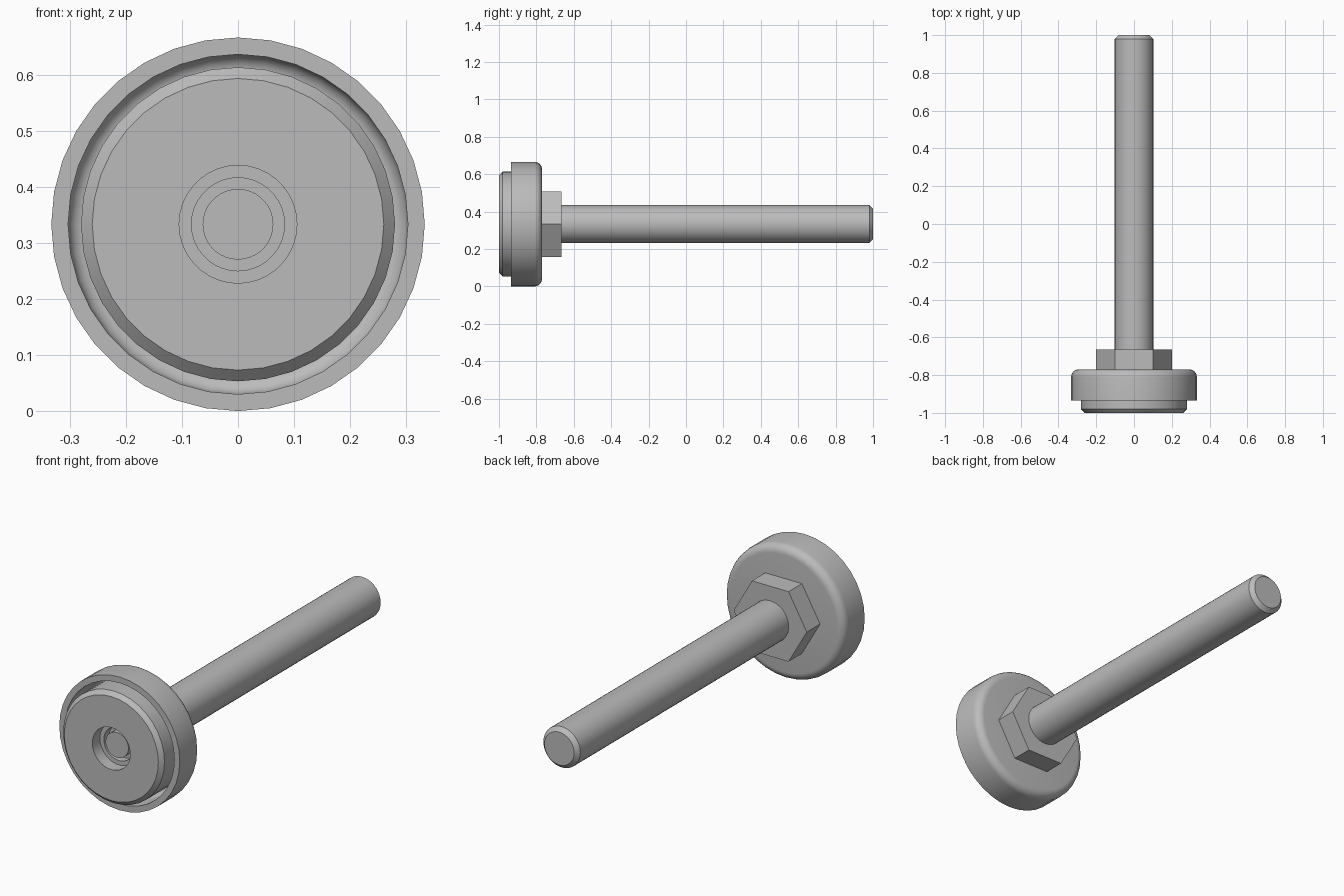
import bpy, bmesh, math

AXIS_Z = 0.333
SIDES = 36

cube = bpy.data.objects.get("Cube")
if cube:
    bpy.data.objects.remove(cube, do_unlink=True)

grey = bpy.data.materials.new("plain grey")
grey.use_nodes = True
colour = (0.5, 0.5, 0.5, 1)
grey.diffuse_color = colour
grey.node_tree.nodes["Principled BSDF"].inputs["Base Color"].default_value = colour


def lathe(name, profile, sides=SIDES, start=0.0, smooth=True):
    """Spin (radius, y) points around the long axis into a closed solid."""
    bm = bmesh.new()
    rings = []
    for r, y in profile:
        if r == 0:
            rings.append([bm.verts.new((0, y, 0))] * sides)
        else:
            angles = [start + math.tau * i / sides for i in range(sides)]
            rings.append([bm.verts.new((r * math.sin(a), y, r * math.cos(a))) for a in angles])
    for a, b in zip(rings, rings[1:]):
        for i in range(sides):
            j = (i + 1) % sides
            corners = list(dict.fromkeys((a[i], a[j], b[j], b[i])))
            bm.faces.new(corners)
    bmesh.ops.recalc_face_normals(bm, faces=bm.faces)
    mesh = bpy.data.meshes.new(name)
    bm.to_mesh(mesh)
    bm.free()
    mesh.materials.append(grey)
    obj = bpy.data.objects.new(name, mesh)
    obj.location.z = AXIS_Z
    bpy.context.collection.objects.link(obj)
    if smooth:
        bpy.ops.object.select_all(action='DESELECT')
        obj.select_set(True)
        bpy.context.view_layer.objects.active = obj
        bpy.ops.object.shade_smooth_by_angle(angle=math.radians(32))
    return obj


def fillet(r, y, radius, steps=6):
    """Quarter round from a back face out to a side wall."""
    turns = [math.pi / 2 * i / steps for i in range(steps + 1)]
    return [(r - radius + radius * math.sin(t), y - radius + radius * math.cos(t)) for t in turns]


# Holder cup, open to the front, with rounded back edge
outer = fillet(0.333, -0.77, 0.04)
inner = fillet(0.303, -0.80, 0.03)
lathe("holder_cup", [(0, -0.77)] + outer + [(0.333, -0.935), (0.303, -0.935)]
      + inner[::-1] + [(0, -0.80)])

# Foot pad with chamfered front edge and stepped centre hole
lathe("foot_pad", [(0, -0.80), (0.28, -0.80), (0.28, -0.98), (0.26, -1.0), (0.105, -1.0),
                   (0.105, -0.94), (0.083, -0.94), (0.083, -0.90), (0, -0.90)])

# Rivet end inside the pad hole
lathe("rivet_end", [(0, -0.955), (0.063, -0.955), (0.063, -0.89), (0, -0.89)])

# Hexagonal nut, corners to the sides
lathe("hex_nut", [(0, -0.78), (0.202, -0.78), (0.202, -0.665), (0, -0.665)],
      sides=6, start=math.pi / 6, smooth=False)

# Long stud with chamfered tip
lathe("stud", [(0, -0.78), (0.102, -0.78), (0.102, 0.98), (0.082, 1.0), (0, 1.0)])
